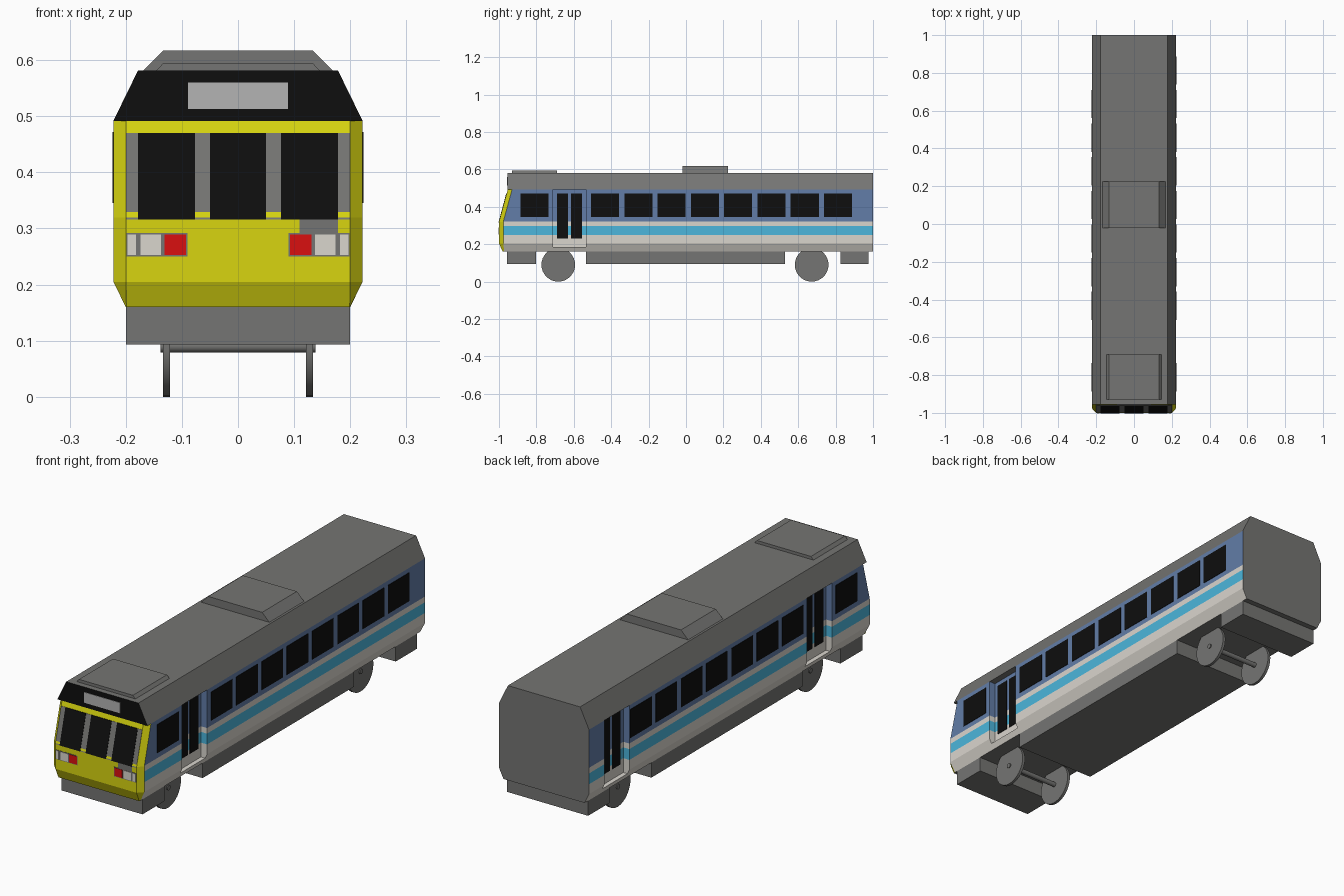
import bpy, bmesh, math
from mathutils import Vector

if "Cube" in bpy.data.objects:
    bpy.data.objects.remove(bpy.data.objects["Cube"])


def material(name, r, g, b):
    lin = [((c / 255 + 0.055) / 1.055) ** 2.4 if c > 10 else c / 255 / 12.92 for c in (r, g, b)]
    m = bpy.data.materials.new(name)
    m.diffuse_color = (*lin, 1)
    m.use_nodes = True
    m.node_tree.nodes["Principled BSDF"].inputs["Base Color"].default_value = m.diffuse_color
    return m


GREY = material("roof grey", 117, 117, 115)
BLACK = material("glass black", 14, 14, 14)
YELLOW = material("front yellow", 216, 213, 16)
WHITE = material("stripe white", 218, 214, 206)
CYAN = material("stripe cyan", 76, 182, 220)
BLUE = material("side blue", 98, 125, 168)
RED = material("lamp red", 218, 16, 16)
SIGN = material("sign grey", 180, 180, 180)


def mesh_object(name, verts, faces, *mats):
    me = bpy.data.meshes.new(name)
    me.from_pydata(verts, [], faces)
    bm = bmesh.new()
    bm.from_mesh(me)
    bmesh.ops.recalc_face_normals(bm, faces=bm.faces)
    bm.to_mesh(me)
    bm.free()
    for m in mats:
        me.materials.append(m)
    ob = bpy.data.objects.new(name, me)
    bpy.context.scene.collection.objects.link(ob)
    return ob


def loft(name, rings, *mats):
    """Closed solid through rings of equal point count."""
    n = len(rings[0])
    verts = [p for r in rings for p in r]
    faces = [tuple(range(n)), tuple(range(len(verts) - n, len(verts)))]
    for k in range(len(rings) - 1):
        for i in range(n):
            j = (i + 1) % n
            faces.append((k * n + i, k * n + j, k * n + n + j, k * n + n + i))
    return mesh_object(name, verts, faces, *mats)


def box(name, x, y, z, mat):
    ring = lambda h: [(x[0], y[0], h), (x[1], y[0], h), (x[1], y[1], h), (x[0], y[1], h)]
    return loft(name, [ring(z[0]), ring(z[1])], mat)


def prism(name, profile, y0, y1, *mats):
    return loft(name, [[(x, y, z) for x, z in profile] for y in (y0, y1)], *mats)


def cylinder_x(name, x0, x1, y, z, r, sides, mat):
    ring = lambda x: [(x, y + r * math.cos(a), z + r * math.sin(a))
                      for a in (2 * math.pi * i / sides for i in range(sides))]
    ob = loft(name, [ring(x0), ring(x1)], mat)
    for p in ob.data.polygons:
        p.use_smooth = len(p.vertices) == 4
    for e in ob.data.edges:
        a, b = (ob.data.vertices[i].co for i in e.vertices)
        e.use_edge_sharp = abs(a.x - b.x) < 1e-6
    return ob


# Body shell: plan outlines stacked by height, with chamfered front corners
def plan(z, hw, inner, front, corner):
    right = [(inner, front, z), (hw, corner, z), (hw, 1, z)]
    return right + [(-x, y, h) for x, y, h in reversed(right)]


body = loft("body", [plan(0.16, 0.2, 0.199, -0.98, -0.972), plan(0.205, 0.222, 0.2, -1, -0.977),
                     plan(0.32, 0.222, 0.2, -1, -0.977), plan(0.492, 0.222, 0.2, -0.953, -0.93)])

# Door recesses: one on each side at the front, one more on the left at the back
DOORS = [(1, -0.711), (-1, -0.711), (-1, 0.716)]
DOOR_W, DOOR_X = 0.176, 0.192
cutters = []
for s, y in DOORS:
    c = box("door_cutter", sorted((s * DOOR_X, s * 0.3)), (y, y + DOOR_W), (0.185, 0.6), GREY)
    c.hide_render = True
    mod = body.modifiers.new("recess", "BOOLEAN")
    mod.operation, mod.object, mod.solver = "DIFFERENCE", c, "EXACT"
    cutters.append(c)
bpy.context.view_layer.update()
cut = bpy.data.meshes.new_from_object(body.evaluated_get(bpy.context.evaluated_depsgraph_get()))
body.modifiers.clear()
body.data = cut
for c in cutters:
    bpy.data.objects.remove(c)

# Body colours: yellow nose, grey back and floor, striped sides
cut.materials.clear()
for m in (GREY, YELLOW, WHITE, CYAN, BLUE):
    cut.materials.append(m)
bm = bmesh.new()
bm.from_mesh(cut)
for z in (0.249, 0.297, 0.322):
    bmesh.ops.bisect_plane(bm, geom=bm.verts[:] + bm.edges[:] + bm.faces[:], dist=1e-5,
                           plane_co=(0, 0, z), plane_no=(0, 0, 1))
bm.normal_update()
for f in bm.faces:
    c, n = f.calc_center_median(), f.normal
    if (n.y > 0.9 and c.y > 0.99) or n.z < -0.9:
        f.material_index = 0
    elif n.y < -0.3 and c.y < -0.9:
        f.material_index = 1
    elif c.z > 0.322:
        f.material_index = 4
    else:
        f.material_index = 3 if 0.249 < c.z < 0.297 else 2
bm.to_mesh(cut)
bm.free()

# Roof with black front cap
roof = prism("roof", [(-0.222, 0.492), (0.222, 0.492), (0.178, 0.582), (-0.178, 0.582)],
             -0.955, 1, GREY, BLACK)
for p in roof.data.polygons:
    if p.normal.y < -0.9:
        p.material_index = 1

# Roof equipment
prism("roof_unit", [(-0.17, 0.58), (0.17, 0.58), (0.133, 0.617), (-0.133, 0.617)], -0.02, 0.225, GREY)
prism("front_roof_hatch", [(-0.147, 0.58), (0.147, 0.58), (0.133, 0.595), (-0.133, 0.595)],
      -0.93, -0.69, GREY)


# Side windows and door panes
def side_pane(name, s, x, y0, y1, z0, z1):
    box(name, sorted((s * (x - 0.003), s * (x + 0.002))), (y0, y1), (z0, z1), BLACK)


for s in (1, -1):
    starts = [-0.508 + 0.178 * k for k in range(8 if s > 0 else 7)]
    for y in [-0.886] + starts:
        side_pane("side_window", s, 0.222, y, y + 0.15, 0.345, 0.472)
for s, y in DOORS:
    for d in (0.021, 0.096):
        side_pane("door_pane", s, DOOR_X, y + d, y + d + 0.06, 0.23, 0.472)


# Plates that follow the sloped nose
def nose_plate(name, x0, x1, z0, z1, mat, t, y=None):
    surf = lambda z: y if y is not None else -1 + max(0, z - 0.32) * 0.047 / 0.172
    rings = [[(x0, surf(z) - t, z), (x1, surf(z) - t, z), (x1, surf(z) + 0.002, z),
              (x0, surf(z) + 0.002, z)] for z in (z0, z1)]
    loft(name, rings, mat)


nose_plate("windscreen_surround", -0.2, 0.2, 0.316, 0.47, GREY, 0.001)
for x0, x1 in ((-0.178, -0.077), (-0.05, 0.05), (0.077, 0.178)):
    nose_plate("windscreen_pane", x0, x1, 0.316, 0.47, BLACK, 0.0025)
nose_plate("nose_panel", 0.11, 0.178, 0.291, 0.316, GREY, 0.001)
nose_plate("destination_sign", -0.089, 0.089, 0.513, 0.56, SIGN, 0.002, -0.955)
for s in (1, -1):
    for name, a, b, z0, z1, mat, t in (
            ("lamp_frame", 0.09, 0.199, 0.25, 0.292, GREY, 0.001),
            ("tail_lamp", 0.093, 0.131, 0.253, 0.289, RED, 0.0025),
            ("head_lamp", 0.137, 0.174, 0.253, 0.289, WHITE, 0.0025),
            ("marker_lamp", 0.182, 0.197, 0.253, 0.289, WHITE, 0.0025)):
        x0, x1 = sorted((s * a, s * b))
        nose_plate(name, x0, x1, z0, z1, mat, t)

# Underframe boxes
for name, y0, y1 in (("front_valance", -0.958, -0.802), ("underframe", -0.535, 0.53),
                     ("rear_valance", 0.825, 0.975)):
    box(name, (-0.2, 0.2), (y0, y1), (0.093, 0.162), GREY)

# Wheels and axles
for y in (-0.683, 0.672):
    cylinder_x("axle", -0.138, 0.138, y, 0.09, 0.011, 16, GREY)
    for s in (1, -1):
        cylinder_x("wheel", *sorted((s * 0.121, s * 0.134)), y, 0.09, 0.09, 32, GREY)
